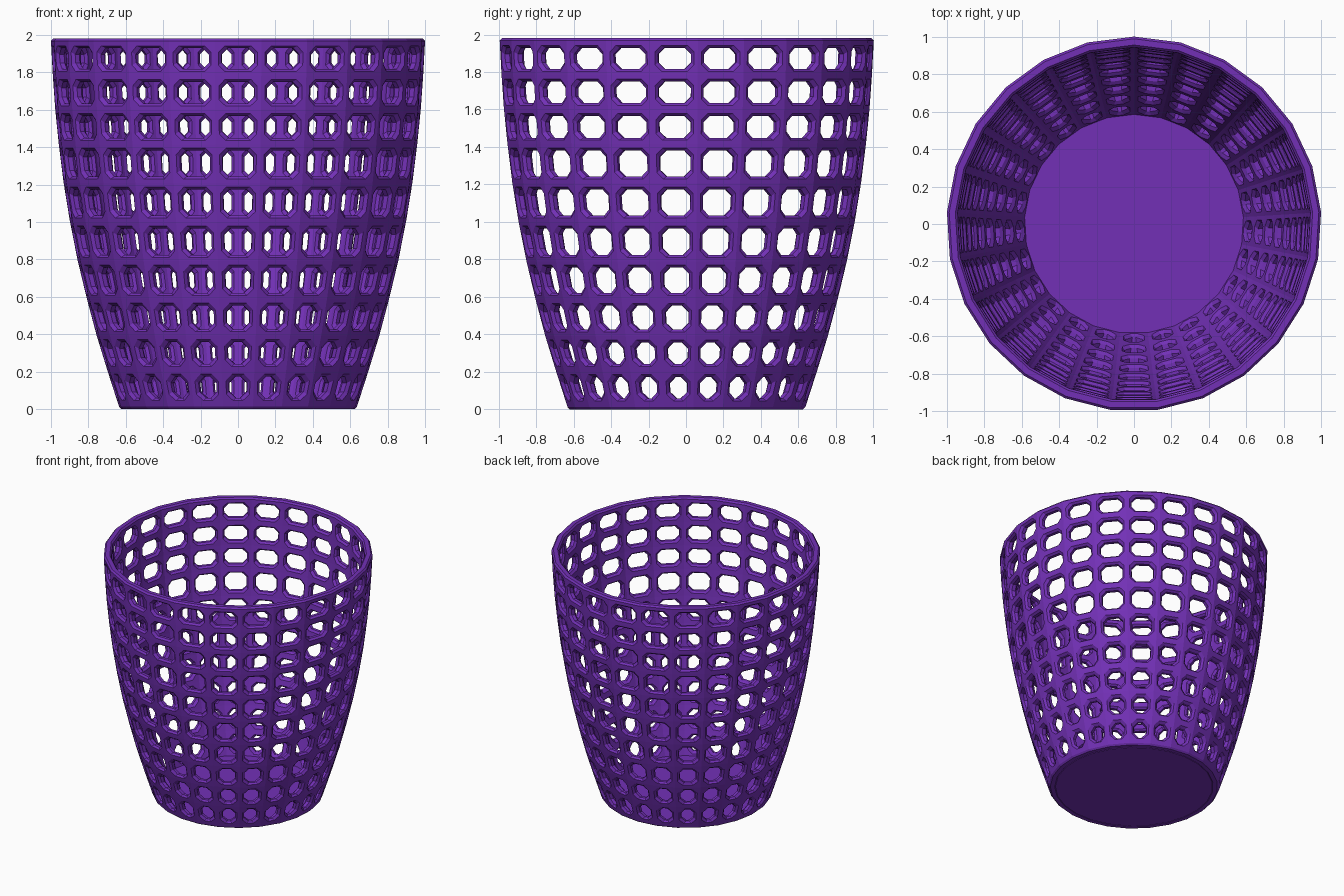
import bpy, bmesh, math
from mathutils import Vector

if "Cube" in bpy.data.objects:
    bpy.data.objects.remove(bpy.data.objects["Cube"])

N = 25            # sides around the basket
T = 0.057         # wall thickness
# outer profile (radius, z) at every horizontal bar
PROFILE = [(0.637, 0.012), (0.70, 0.207), (0.757, 0.392), (0.809, 0.587), (0.858, 0.79),
           (0.90, 1.0), (0.934, 1.208), (0.96, 1.415), (0.979, 1.60), (0.992, 1.783), (1.002, 1.968)]

mat = bpy.data.materials.new("purple_plastic")
mat.diffuse_color = (0.17, 0.03, 0.47, 1)
mat.use_nodes = True
mat.node_tree.nodes["Principled BSDF"].inputs["Base Color"].default_value = mat.diffuse_color


def polar(r, z, k):
    a = math.pi / 2 + 2 * math.pi * k / N
    return Vector((r * math.cos(a), r * math.sin(a), z))


def finish(bm, name):
    bmesh.ops.remove_doubles(bm, verts=bm.verts, dist=0.0004)
    bmesh.ops.recalc_face_normals(bm, faces=bm.faces)
    me = bpy.data.meshes.new(name)
    bm.to_mesh(me)
    bm.free()
    me.materials.append(mat)
    ob = bpy.data.objects.new(name, me)
    bpy.context.collection.objects.link(ob)


def face(bm, pts):
    bm.faces.new([bm.verts.new(p) for p in pts])


def cell_point(k, row, depth, x, z):
    """Point in a wall cell: x = distance from centre line (signed fraction handled by caller)."""
    (r0, z0), (r1, z1) = PROFILE[row], PROFILE[row + 1]
    r = r0 + (r1 - r0) * (z - z0) / (z1 - z0) - depth
    a, b = polar(r, z, k), polar(r, z, k + 1)
    w = (b - a).length
    u = x / w if x >= 0 else 1 + x / w      # negative x measures from the far bar
    return a.lerp(b, u)


def octagon(k, row, depth, m, c):
    """Chamfered hole outline, m = bar half width, c = corner cut."""
    z0, z1 = PROFILE[row][1], PROFILE[row + 1][1]
    lo = z0 + m + (0.012 if row == 0 else 0)
    hi = z1 - m - (0.005 if row == len(PROFILE) - 2 else 0)
    pts = [(m, lo + c), (m + c, lo), (-m - c, lo), (-m, lo + c),
           (-m, hi - c), (-m - c, hi), (m + c, hi), (m, hi - c)]
    return [cell_point(k, row, depth, x, z) for x, z in pts]


# lattice wall: one chamfered window per cell
bm = bmesh.new()
for row in range(len(PROFILE) - 1):
    (r0, z0), (r1, z1) = PROFILE[row], PROFILE[row + 1]
    for k in range(N):
        loops = [octagon(k, row, 0, 0.021, 0.034), octagon(k, row, 0.016, 0.034, 0.034),
                 octagon(k, row, T - 0.016, 0.034, 0.034), octagon(k, row, T, 0.021, 0.034)]
        for d, o in ((0, loops[0]), (T, loops[3])):
            c = [polar(r0 - d, z0, k), polar(r0 - d, z0, k + 1),
                 polar(r1 - d, z1, k + 1), polar(r1 - d, z1, k)]
            for i in range(4):
                face(bm, [c[i], o[2 * i + 1], o[2 * i]])
                face(bm, [c[i], c[(i + 1) % 4], o[(2 * i + 2) % 8], o[2 * i + 1]])
        for a, b in zip(loops, loops[1:]):
            for i in range(8):
                j = (i + 1) % 8
                face(bm, [a[i], a[j], b[j], b[i]])

# bevelled top rim and bottom edge closing the wall
for (r, z), zend in ((PROFILE[-1], 1.981), (PROFILE[0], 0.0)):
    ring = [(r, z), (r - 0.012, zend), (r - T + 0.012, zend), (r - T, z)]
    for k in range(N):
        for (ra, za), (rb, zb) in zip(ring, ring[1:]):
            face(bm, [polar(ra, za, k), polar(ra, za, k + 1), polar(rb, zb, k + 1), polar(rb, zb, k)])
finish(bm, "lattice_wall")

# solid floor disc
bm = bmesh.new()
rf = PROFILE[0][0] - 0.03
for z in (0.0, 0.03):
    face(bm, [polar(rf - 0.02, z, k) for k in range(N)])
for k in range(N):
    face(bm, [polar(rf - 0.02, 0, k), polar(rf - 0.02, 0, k + 1),
              polar(rf - 0.02, 0.03, k + 1), polar(rf - 0.02, 0.03, k)])
finish(bm, "floor_disc")
